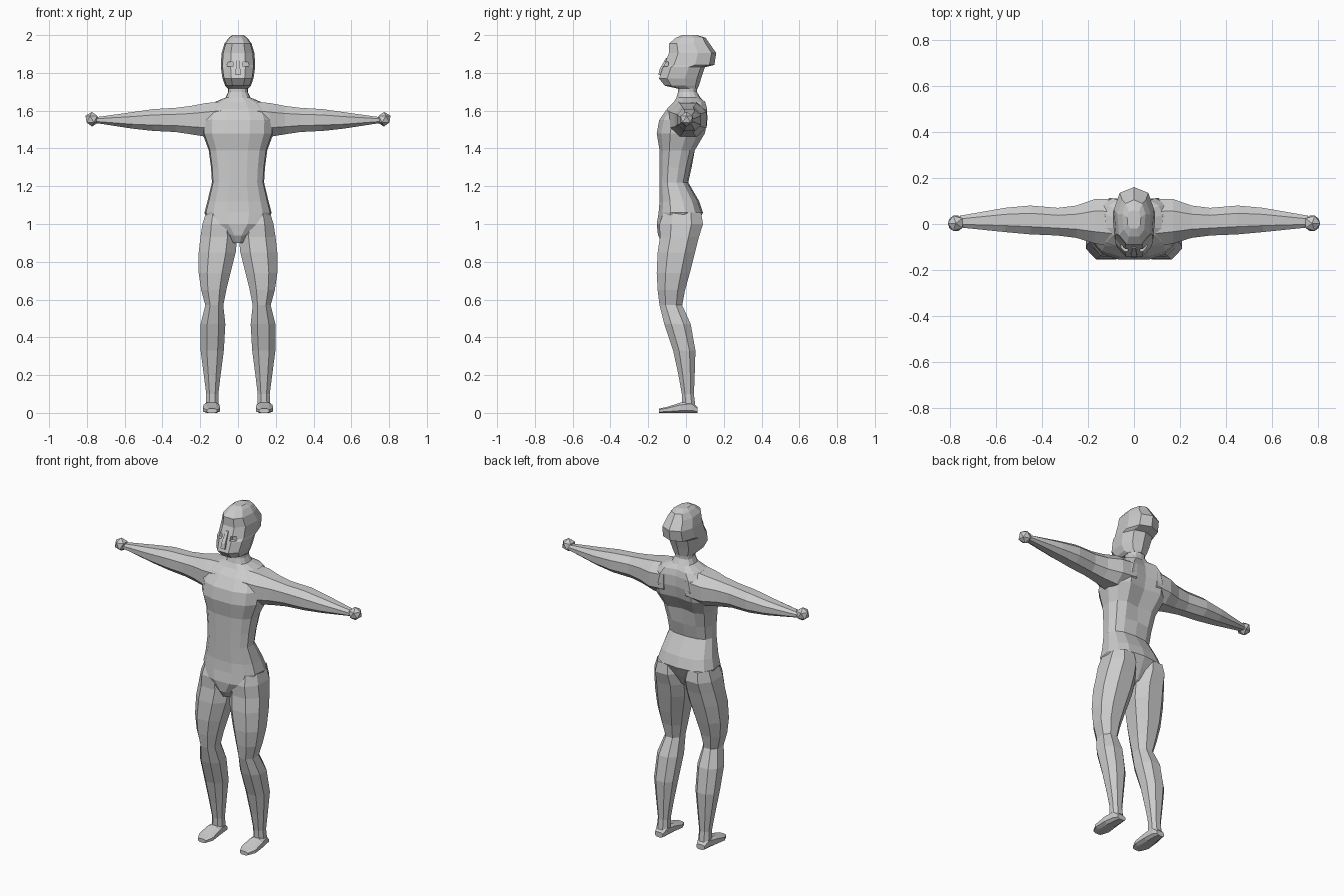
import bpy, bmesh, math
from mathutils import Vector

if "Cube" in bpy.data.objects:
    bpy.data.objects.remove(bpy.data.objects["Cube"])

grey = bpy.data.materials.new("plain grey")
grey.diffuse_color = (0.6, 0.6, 0.6, 1)
grey.use_nodes = True
grey.node_tree.nodes["Principled BSDF"].inputs["Base Color"].default_value = grey.diffuse_color


def finish(name, bm, mirror=False):
    bmesh.ops.recalc_face_normals(bm, faces=bm.faces)
    me = bpy.data.meshes.new(name)
    bm.to_mesh(me)
    bm.free()
    me.materials.append(grey)
    ob = bpy.data.objects.new(name, me)
    bpy.context.collection.objects.link(ob)
    if mirror:
        m = ob.modifiers.new("mirror", 'MIRROR')
        m.use_axis[0] = True
    return ob


def profile(sides, power):
    """Rounded-square outline scaled to -1..1; odd counts put a point at +b and a flat at -b."""
    pts = []
    for i in range(sides):
        t = math.pi / 2 + 2 * math.pi * i / sides + (0 if sides % 2 else math.pi / sides)
        c, s = math.cos(t), math.sin(t)
        pts.append((math.copysign(abs(c) ** (2 / power), c), math.copysign(abs(s) ** (2 / power), s)))
    lo = [min(p[k] for p in pts) for k in (0, 1)]
    hi = [max(p[k] for p in pts) for k in (0, 1)]
    return [[2 * (p[k] - lo[k]) / (hi[k] - lo[k]) - 1 for k in (0, 1)] for p in pts]


def loft(rows, axis='z', sides=8, power=2.3):
    """rows: (position along axis, a min, a max, b min, b max)."""
    bm = bmesh.new()
    shape = profile(sides, power)
    rings = []
    for t, a0, a1, b0, b1 in rows:
        ring = []
        for u, v in shape:
            a = (a0 + a1) / 2 + u * (a1 - a0) / 2
            b = (b0 + b1) / 2 + v * (b1 - b0) / 2
            co = {'x': (t, a, b), 'y': (a, t, b), 'z': (a, b, t)}[axis]
            ring.append(bm.verts.new(co))
        rings.append(ring)
    for r, s in zip(rings, rings[1:]):
        for i in range(sides):
            j = (i + 1) % sides
            bm.faces.new((r[i], r[j], s[j], s[i]))
    bm.faces.new(rings[0])
    bm.faces.new(rings[-1])
    return bm


def sym(rows):
    return [(z, -w, w, f, b) for z, w, f, b in rows]


# Torso and neck, with a spine groove between the shoulder blades
bm = loft(sym([
    (.90, .03, -.125, -.03), (.94, .055, -.148, .03), (1.0, .15, -.155, .06),
    (1.06, .178, -.145, .09), (1.12, .162, -.14, .07), (1.22, .138, -.14, .012),
    (1.30, .143, -.14, .03), (1.39, .155, -.14, .055), (1.48, .188, -.155, .112),
    (1.55, .19, -.142, .125), (1.61, .165, -.10, .122), (1.645, .125, -.065, .11),
    (1.67, .065, -.05, .075), (1.70, .052, -.042, .057), (1.76, .052, -.042, .06)]),
    sides=13, power=2.6)
for v in bm.verts:
    if abs(v.co.x) < .001 and v.co.y > 0 and 1.35 < v.co.z < 1.65:
        v.co.y -= .025
finish("torso", bm)

# Head, pointed at the back and flat at the face
head = finish("head", loft(sym([
    (1.718, .055, -.05, .062), (1.732, .068, -.112, .068), (1.77, .082, -.143, .08),
    (1.83, .091, -.122, .10), (1.842, .091, -.115, .15), (1.905, .087, -.09, .16),
    (1.955, .072, -.09, .125), (1.985, .05, -.055, .105), (2.0, .03, -.02, .06)]),
    sides=9, power=2.5))
finish("nose", loft(sym([(1.79, .014, -.146, -.10), (1.82, .012, -.14, -.10),
                         (1.88, .008, -.105, -.08)]), sides=4))

# Eye sockets cut into the face
bm = bmesh.new()
bmesh.ops.create_cube(bm, size=1)
bmesh.ops.scale(bm, vec=Vector((.03, .04, .024)), verts=bm.verts)
bmesh.ops.translate(bm, vec=Vector((.042, -.112, 1.846)), verts=bm.verts)
cutter = finish("eye_socket_cutter", bm, True)
cutter.hide_render = True
cutter.display_type = 'WIRE'
cut = head.modifiers.new("eye sockets", 'BOOLEAN')
cut.operation = 'DIFFERENCE'
cut.object = cutter

# Arms
finish("arms", loft([
    (.07, -.10, .11, 1.47, 1.65), (.17, -.085, .108, 1.462, 1.64), (.25, -.06, .08, 1.475, 1.625),
    (.33, -.05, .07, 1.487, 1.615), (.45, -.045, .08, 1.493, 1.608),
    (.56, -.035, .07, 1.505, 1.592), (.755, -.015, .036, 1.535, 1.565)], axis='x'), True)

# Ball hands
bm = bmesh.new()
bmesh.ops.create_icosphere(bm, subdivisions=1, radius=.039)
bmesh.ops.translate(bm, vec=Vector((.773, .003, 1.555)), verts=bm.verts)
finish("hands", bm, True)

# Legs
finish("legs", loft([
    (1.06, .03, .17, -.12, .08), (1.0, .012, .188, -.14, .09), (.93, .004, .199, -.138, .068),
    (.85, .012, .208, -.15, .048), (.74, .04, .208, -.155, .02), (.65, .062, .195, -.15, -.005),
    (.57, .078, .173, -.14, -.02), (.47, .067, .198, -.115, .025), (.33, .075, .198, -.068, .05),
    (.20, .092, .181, -.04, .046), (.10, .104, .168, -.022, .042), (.03, .102, .172, -.02, .05)]), True)

# Feet
finish("feet", loft([
    (-.143, .112, .165, 0, .022), (-.10, .094, .186, 0, .032), (-.03, .098, .183, 0, .054),
    (.03, .102, .172, 0, .062), (.06, .112, .163, 0, .03)], axis='y', power=3), True)
